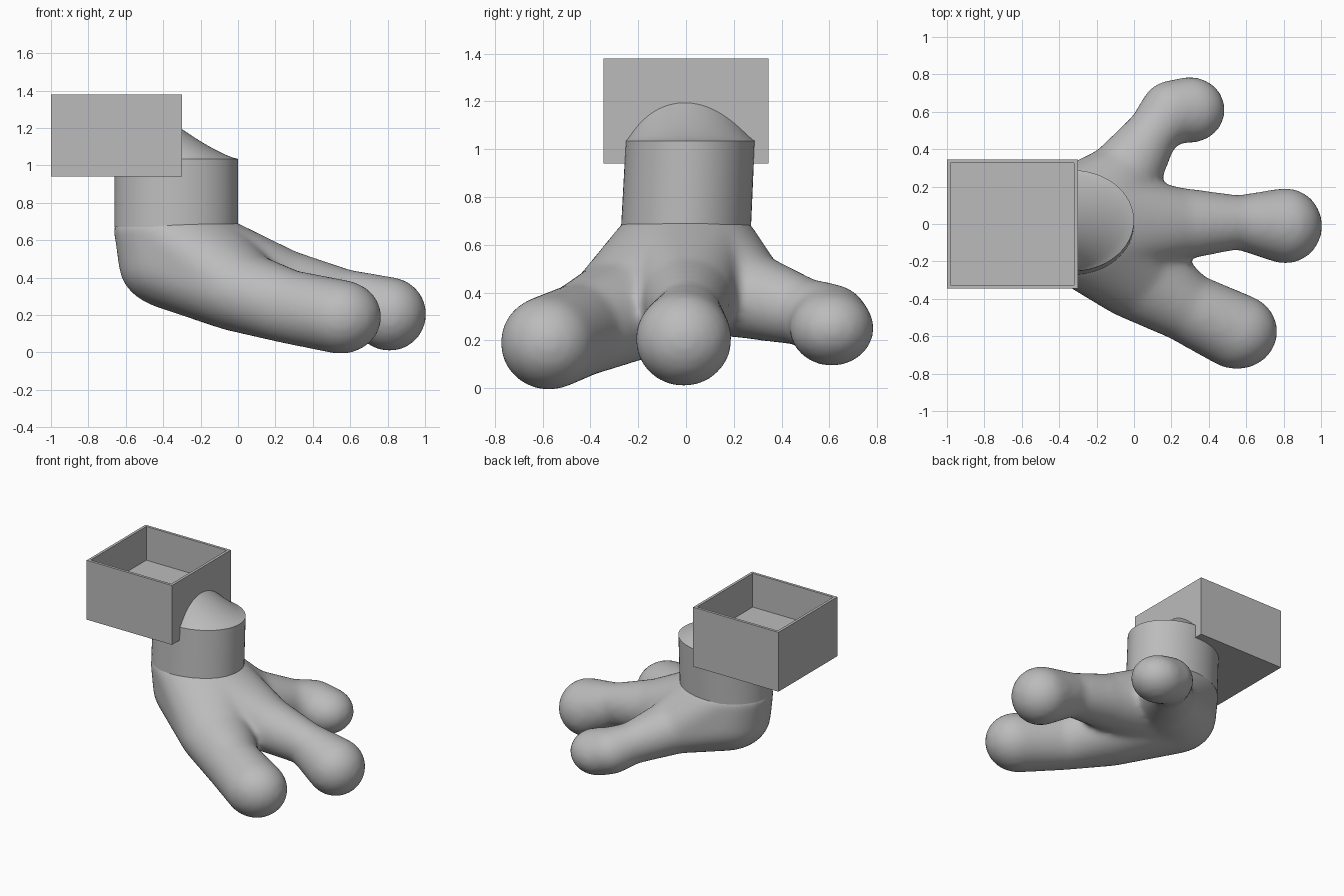
import bpy, bmesh, math
from mathutils import Matrix, Vector

cube = bpy.data.objects.get("Cube")
if cube:
    bpy.data.objects.remove(cube, do_unlink=True)

grey = bpy.data.materials.new("plain_grey")
grey.use_nodes = True
grey.diffuse_color = (0.5, 0.5, 0.5, 1)
grey.node_tree.nodes["Principled BSDF"].inputs["Base Color"].default_value = (0.5, 0.5, 0.5, 1)


def finish(name, bm):
    bmesh.ops.recalc_face_normals(bm, faces=bm.faces)
    mesh = bpy.data.meshes.new(name)
    bm.to_mesh(mesh)
    bm.free()
    obj = bpy.data.objects.new(name, mesh)
    bpy.context.collection.objects.link(obj)
    mesh.materials.append(grey)
    return obj


def smooth(obj, degrees):
    bpy.ops.object.select_all(action='DESELECT')
    obj.select_set(True)
    bpy.context.view_layer.objects.active = obj
    bpy.ops.object.shade_smooth_by_angle(angle=math.radians(degrees))


def ellipse(bm, cx, cy, z, rx, ry, n=64):
    ring = []
    for i in range(n):
        a = math.tau * i / n
        ring.append(bm.verts.new((cx + rx * math.cos(a), cy + ry * math.sin(a), z)))
    return ring


def loft(bm, rings):
    for low, high in zip(rings, rings[1:]):
        n = len(low)
        for i in range(n):
            j = (i + 1) % n
            bm.faces.new((low[i], low[j], high[j], high[i]))
    bm.faces.new(rings[0])
    bm.faces.new(rings[-1])


def hull(target, blobs):
    # Convex skin around a few ellipsoids, added to the target mesh
    bm = bmesh.new()
    for centre, radii in blobs:
        size = [r + 0.008 for r in radii]
        bmesh.ops.create_uvsphere(bm, u_segments=32, v_segments=20, radius=1,
                                  matrix=Matrix.LocRotScale(Vector(centre), None, Vector(size)))
    result = bmesh.ops.convex_hull(bm, input=bm.verts)
    loose = set(result["geom_interior"]) | set(result["geom_unused"])
    bmesh.ops.delete(bm, geom=[v for v in loose if isinstance(v, bmesh.types.BMVert)], context='VERTS')
    part = bpy.data.meshes.new("hull_part")
    bm.to_mesh(part)
    bm.free()
    target.from_mesh(part)
    bpy.data.meshes.remove(part)


# Foot: three toes blended into one heel
stem = ((-.33, 0, .67), (.33, .27, .07))
heel = ((-.30, 0, .47), (.33, .29, .24))
toes = [
    [((0, -.25, .33), (.24, .25, .21)), ((.27, -.44, .245), (.18, .18, .19)),
     ((.55, -.575, .19), (.21, .195, .19))],
    [((.22, 0, .37), (.2, .19, .18)), ((.56, .01, .30), (.14, .135, .14)),
     ((.81, -.01, .205), (.19, .195, .19))],
    [((-.08, .22, .40), (.2, .2, .18)), ((.1, .49, .32), (.13, .13, .135)),
     ((.2, .6, .28), (.16, .16, .15)), ((.3, .61, .25), (.18, .17, .15))],
]
bm = bmesh.new()
for toe in toes:
    hull(bm, [stem, heel, toe[0]])
    for pair in zip(toe, toe[1:]):
        hull(bm, pair)
foot = finish("foot", bm)
remesh = foot.modifiers.new("blend", 'REMESH')
remesh.mode = 'VOXEL'
remesh.voxel_size = 0.02
remesh.use_smooth_shade = True
relax = foot.modifiers.new("relax", 'SMOOTH')
relax.factor = 0.5
relax.iterations = 16
for poly in foot.data.polygons:
    poly.use_smooth = True

# Ankle collar
bm = bmesh.new()
loft(bm, [ellipse(bm, -.33, 0, .67, .33, .272), ellipse(bm, -.33, .018, 1.035, .33, .27)])
smooth(finish("ankle_collar", bm), 40)

# Sloping cap leaning back into the tray wall
bm = bmesh.new()
rings = []
for i in range(15):
    t = i / 20
    rings.append(ellipse(bm, -.33 - .32 * t, .018 - .04 * t, 1.035 + .16 * (t / .59) ** 1.3,
                         .33 - .19 * t, .27 - .13 * t))
loft(bm, rings)
cut = bmesh.ops.bisect_plane(bm, geom=bm.verts[:] + bm.edges[:] + bm.faces[:],
                             plane_co=(-.315, 0, 0), plane_no=(-1, 0, 0), clear_outer=True)
rim = [e for e in cut["geom_cut"] if isinstance(e, bmesh.types.BMEdge)]
bmesh.ops.holes_fill(bm, edges=rim)
smooth(finish("ankle_cap", bm), 40)

# Open tray: box with its top inset and pushed down
bm = bmesh.new()
bmesh.ops.create_cube(bm, size=1, matrix=Matrix.LocRotScale(
    Vector((-.65, 0, 1.16)), None, Vector((.7, .69, .44))))
top = max(bm.faces, key=lambda f: f.calc_center_median().z)
bmesh.ops.inset_region(bm, faces=[top], thickness=.028)
walls = bmesh.ops.extrude_face_region(bm, geom=[top])
floor = [v for v in walls["geom"] if isinstance(v, bmesh.types.BMVert)]
bmesh.ops.translate(bm, verts=floor, vec=(0, 0, -.25))
if top.is_valid:
    bmesh.ops.delete(bm, geom=[top], context='FACES_ONLY')
finish("tray", bm)

# Round plate on the tray floor
bm = bmesh.new()
loft(bm, [ellipse(bm, -.65, 0, 1.128, .14, .14), ellipse(bm, -.65, 0, 1.133, .14, .14)])
finish("tray_disc", bm)
